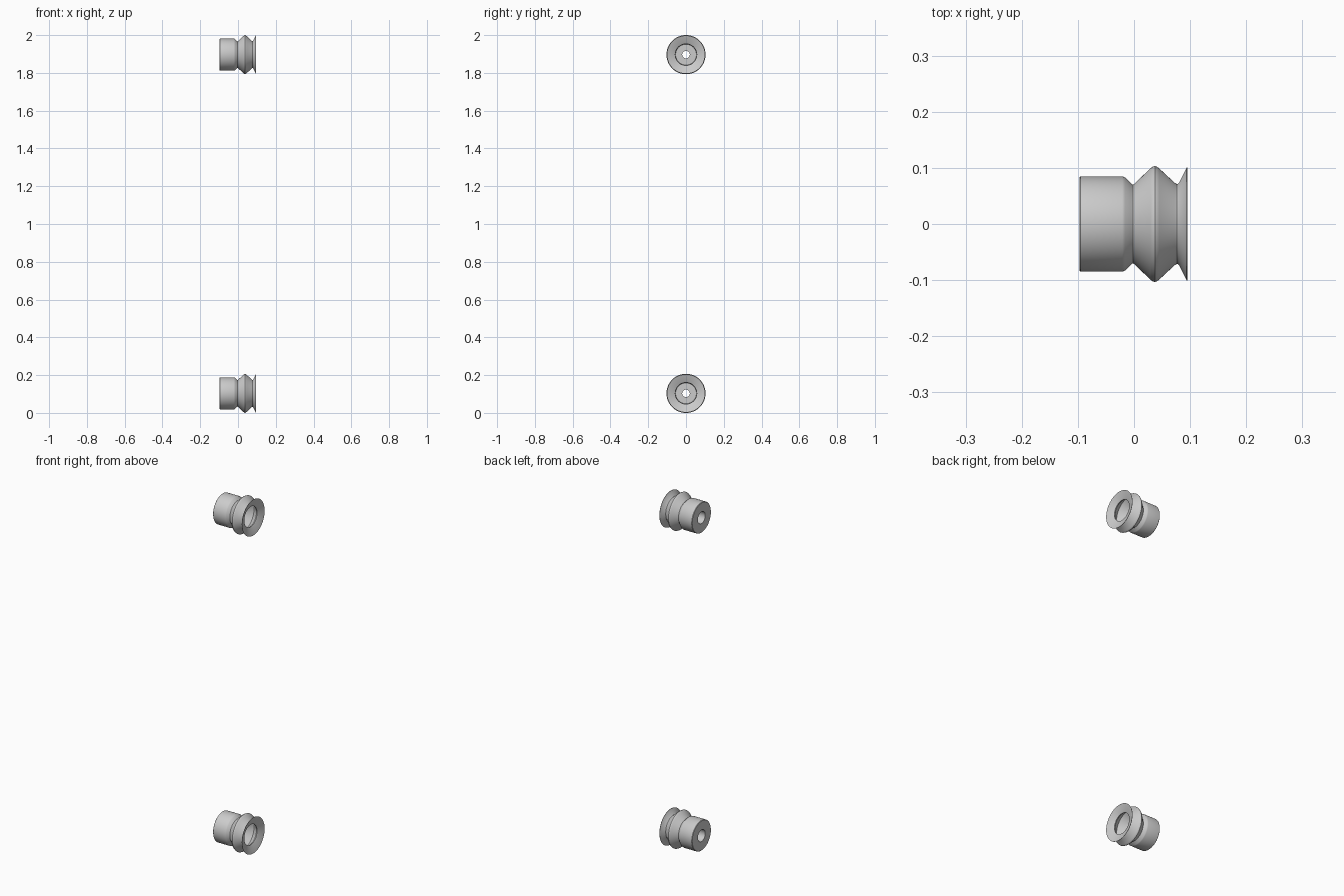
import bpy, bmesh, math
from mathutils import Vector

if "Cube" in bpy.data.objects:
    bpy.data.objects.remove(bpy.data.objects["Cube"])

# Closed (x, radius) section of one bellows suction cup
SECTION = [
    (-0.095, 0.085), (-0.021, 0.085), (-0.016, 0.083),      # sleeve
    (-0.005, 0.072), (-0.002, 0.070), (0.001, 0.072),       # neck groove
    (0.029, 0.099), (0.033, 0.102), (0.037, 0.1035),        # bellows ridge
    (0.041, 0.102), (0.045, 0.099),
    (0.073, 0.073), (0.077, 0.071), (0.080, 0.073),         # second groove
    (0.094, 0.101), (0.0955, 0.101),                        # lip edge
    (0.083, 0.064), (0.079, 0.057), (0.075, 0.057),         # inner lip
    (0.041, 0.088), (0.037, 0.090), (0.033, 0.088),         # inner bellows
    (0.002, 0.058), (-0.003, 0.055), (-0.012, 0.055),       # inner neck
    (-0.012, 0.020), (-0.030, 0.020),                       # small air hole
    (-0.030, 0.033), (-0.097, 0.033), (-0.097, 0.083),      # rear socket
]


def suction_cup(name, z, segments=96):
    bm = bmesh.new()
    rings = []
    for i in range(segments):
        a = 2 * math.pi * i / segments
        rings.append([bm.verts.new((x, r * math.cos(a), r * math.sin(a)))
                      for x, r in SECTION])
    n = len(SECTION)
    for i in range(segments):
        a, b = rings[i], rings[(i + 1) % segments]
        for j in range(n):
            k = (j + 1) % n
            bm.faces.new((a[j], a[k], b[k], b[j]))
    bmesh.ops.recalc_face_normals(bm, faces=bm.faces[:])
    mesh = bpy.data.meshes.new(name)
    bm.to_mesh(mesh)
    bm.free()
    cup = bpy.data.objects.new(name, mesh)
    cup.location = Vector((0, 0, z))
    bpy.context.collection.objects.link(cup)
    bpy.ops.object.select_all(action='DESELECT')
    cup.select_set(True)
    bpy.context.view_layer.objects.active = cup
    bpy.ops.object.shade_smooth_by_angle(angle=math.radians(35))


# Identical cups at the bottom and the top
suction_cup("lower_suction_cup", 0.1035)
suction_cup("upper_suction_cup", 1.8965)
